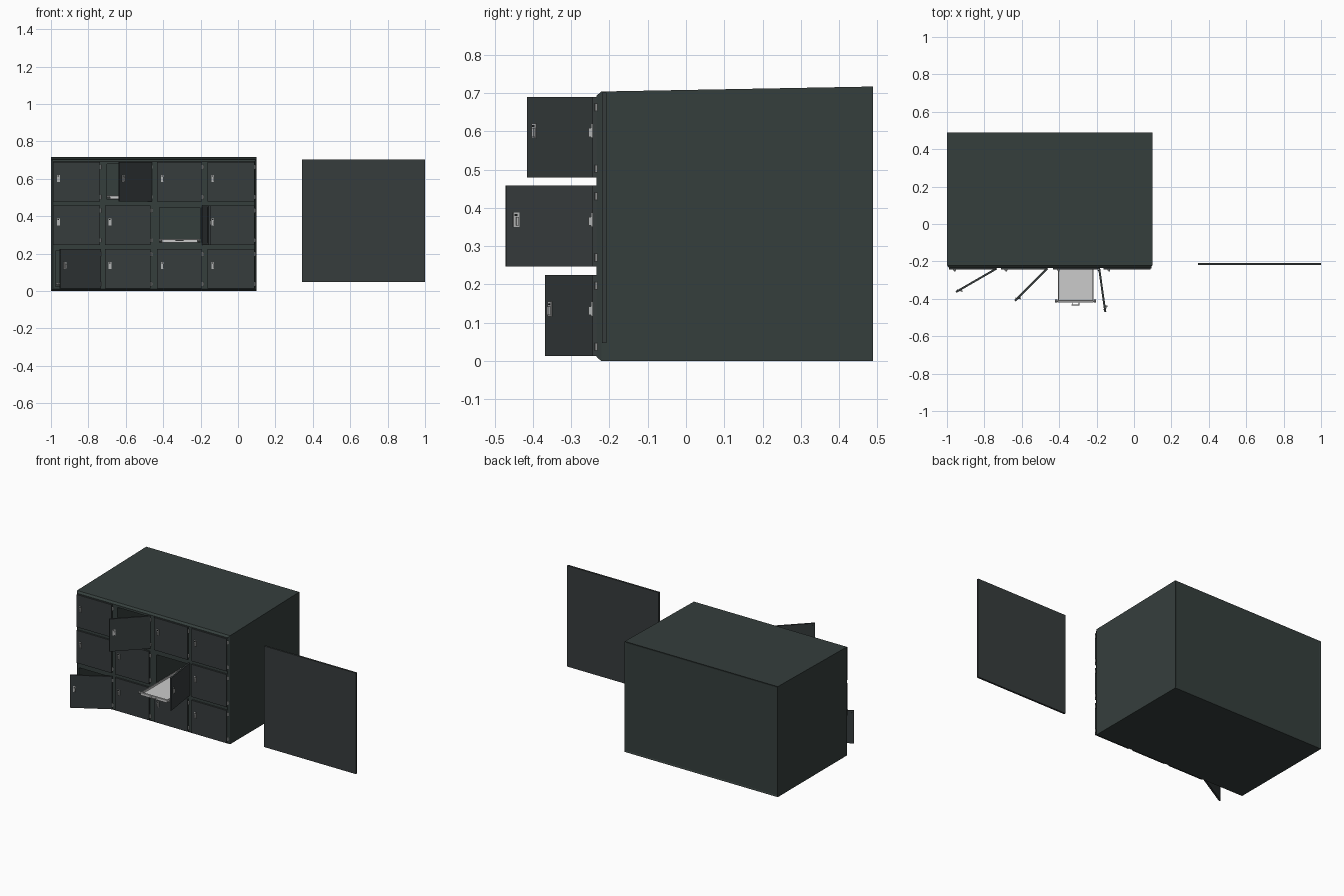
import bpy, bmesh, math
from mathutils import Matrix, Vector

if "Cube" in bpy.data.objects:
    bpy.data.objects.remove(bpy.data.objects["Cube"])


def material(name, rgb):
    m = bpy.data.materials.new(name)
    m.diffuse_color = (*rgb, 1)
    m.use_nodes = True
    m.node_tree.nodes["Principled BSDF"].inputs["Base Color"].default_value = m.diffuse_color
    return m


BODY = material("dark green grey", (0.036, 0.049, 0.046))
DOOR = material("dark slate grey", (0.037, 0.045, 0.046))
TRAY = material("pale grey", (0.60, 0.60, 0.60))
METAL = material("steel grey", (0.45, 0.46, 0.46))
BLACK = material("shadow black", (0.008, 0.009, 0.009))


def finish(bm, name, mats):
    bmesh.ops.recalc_face_normals(bm, faces=bm.faces)
    me = bpy.data.meshes.new(name)
    bm.to_mesh(me)
    bm.free()
    for m in mats:
        me.materials.append(m)
    ob = bpy.data.objects.new(name, me)
    bpy.context.collection.objects.link(ob)
    return ob


def add_box(bm, x0, x1, y0, y1, z0, z1, mat=0):
    v = bmesh.ops.create_cube(bm, size=1)["verts"]
    for p in v:
        p.co = Vector(((x0 + x1) / 2 + p.co.x * (x1 - x0),
                       (y0 + y1) / 2 + p.co.y * (y1 - y0),
                       (z0 + z1) / 2 + p.co.z * (z1 - z0)))
    for f in {f for p in v for f in p.link_faces}:
        f.material_index = mat


def add_rod(bm, centre, radius, length, axis, mat=0):
    rot = Matrix.Rotation(math.pi / 2, 4, axis) if axis else Matrix()
    v = bmesh.ops.create_cone(bm, cap_ends=True, segments=10, radius1=radius, radius2=radius,
                              depth=length, matrix=Matrix.Translation(centre) @ rot)["verts"]
    for f in {f for p in v for f in p.link_faces}:
        f.material_index = mat


# Door columns and rows
COLS = [(-0.988, -0.738), (-0.712, -0.467), (-0.432, -0.192), (-0.162, 0.088)]
ROWS = [(0.013, 0.225), (0.247, 0.458), (0.479, 0.690)]
OPEN = {(0, 0): 30, (1, 2): 45, (2, 1): 98}
FRONT, SHOULDER, BACK = -0.234, -0.221, 0.488


def cabinet():
    # Front frame grid, chamfered outwards and extended to the back
    lip = 0.011
    xs = [-0.989] + [x for a, b in COLS for x in (a + lip, b - lip)] + [0.089]
    zs = [0.011] + [z for a, b in ROWS for z in (a + lip, b - lip)] + [0.693]
    bm = bmesh.new()
    grid = [[bm.verts.new((x, FRONT, z)) for z in zs] for x in xs]
    cells = []
    for i in range(len(xs) - 1):
        for j in range(len(zs) - 1):
            f = bm.faces.new((grid[i][j], grid[i + 1][j], grid[i + 1][j + 1], grid[i][j + 1]))
            if i % 2 and j % 2:
                cells.append(f)
    edges = [e for e in bm.edges if e.is_boundary]
    for step in range(2):
        geo = bmesh.ops.extrude_edge_only(bm, edges=edges)["geom"]
        edges = [g for g in geo if isinstance(g, bmesh.types.BMEdge) and g.is_boundary]
        for v in {v for e in edges for v in e.verts}:
            if step == 0:
                v.co.x = -1 + (v.co.x + 0.989) / 1.078 * 1.098
                v.co.z = (v.co.z - 0.011) / 0.682 * 0.704
                v.co.y = SHOULDER
            else:
                v.co.y = BACK
                v.co.z *= 0.717 / 0.704
    # Back panel, slightly recessed inside a narrow rim
    back = bmesh.ops.edgeloop_fill(bm, edges=edges)["faces"]
    bmesh.ops.recalc_face_normals(bm, faces=bm.faces)
    bmesh.ops.inset_region(bm, faces=back, thickness=0.01, depth=-0.003)
    # Compartments sunk into the frame
    for f in cells:
        top = bmesh.ops.extrude_discrete_faces(bm, faces=[f])["faces"][0]
        for v in top.verts:
            v.co.y = 0.45
    finish(bm, "locker_cabinet", [BODY])


def door(c, r):
    # Modelled around the hinge line on its right edge
    (x0, x1), (z0, z1) = COLS[c], ROWS[r]
    w, mid = x1 - x0, (z0 + z1) / 2
    bm = bmesh.new()
    add_box(bm, -w, 0, -0.0105, 0, z0, z1)
    # Folded stiffening lip on the inside
    if (c, r) in OPEN:
        for a, b in ((-w + 0.012, -w + 0.016), (-0.016, -0.012)):
            add_box(bm, a, b, 0, 0.004, z0 + 0.012, z1 - 0.012)
    # Lock plate with a raised pull and keyhole
    hx, hz = -w + 0.027, mid + 0.017
    add_box(bm, hx - 0.008, hx + 0.008, -0.0135, -0.0105, hz - 0.019, hz + 0.019, 1)
    add_box(bm, hx - 0.001, hx + 0.006, -0.021, -0.0135, hz - 0.016, hz + 0.007, 1)
    add_box(bm, hx - 0.005, hx + 0.003, -0.0145, -0.0135, hz + 0.010, hz + 0.015, 2)
    ob = finish(bm, f"door_{c}_{r}", [DOOR, METAL, BLACK])
    ob.location = (x1, FRONT, 0)
    ob.rotation_euler.z = math.radians(OPEN.get((c, r), 0))
    # Hinge barrels
    bm = bmesh.new()
    for dz in (0.078, -0.082):
        add_rod(bm, (x1 + 0.003, FRONT - 0.001, mid + dz), 0.0042, 0.02, None)
        add_box(bm, x1 + 0.003, x1 + 0.009, FRONT - 0.001, FRONT + 0.002,
                mid + dz - 0.009, mid + dz + 0.009)
    finish(bm, f"hinges_{c}_{r}", [METAL])


def tray(c, r, front):
    # Shallow sliding tray with rim, front bar, end knobs and pull
    cx = sum(COLS[c]) / 2
    z = ROWS[r][0] + 0.013
    h, end = 0.095, front + 0.55
    bm = bmesh.new()
    add_box(bm, cx - h, cx + h, front, end, z, z + 0.004)
    for s in (-1, 1):
        a, b = sorted((cx + s * h, cx + s * (h - 0.005)))
        add_box(bm, a, b, front, end, z, z + 0.016)
        add_rod(bm, (cx + s * 0.104, front + 0.008, z + 0.012), 0.007, 0.012, "Y", 1)
        add_rod(bm, (cx + s * 0.018, front - 0.006, z + 0.009), 0.0025, 0.014, "X", 1)
        a, b = sorted((cx + s * (h + 0.002), cx + s * (h + 0.007)))
        add_box(bm, a, b, max(front, -0.2), 0.4, z - 0.001, z + 0.01, 1)
    add_box(bm, cx - h, cx + h, front, front + 0.005, z, z + 0.016)
    add_box(bm, cx - h, cx + h, end - 0.005, end, z, z + 0.016)
    add_rod(bm, (cx, front + 0.008, z + 0.014), 0.004, 0.2, "Y", 1)
    add_rod(bm, (cx, front - 0.013, z + 0.009), 0.003, 0.042, "Y", 1)
    finish(bm, f"tray_{c}_{r}", [TRAY, METAL])


cabinet()
for c in range(4):
    for r in range(3):
        door(c, r)
for c, r in OPEN:
    tray(c, r, -0.42 if (c, r) == (2, 1) else -0.205)

# Separate flat panel standing beside the cabinet
bm = bmesh.new()
add_box(bm, 0.342, 1.0, -0.22, -0.208, 0.047, 0.702)
finish(bm, "loose_panel", [DOOR])
